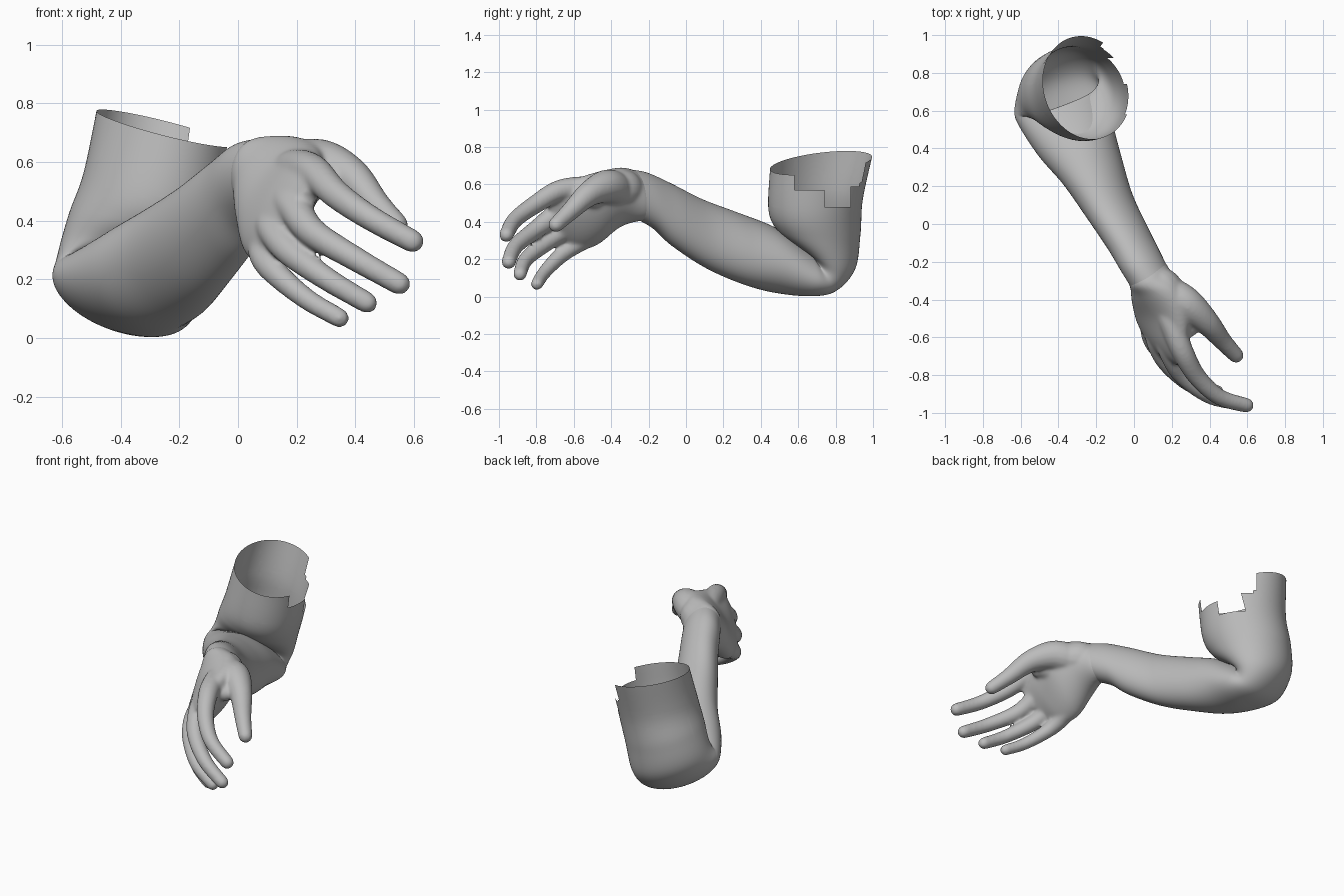
import bpy, bmesh, math
from mathutils import Vector as V

if "Cube" in bpy.data.objects:
    bpy.data.objects.remove(bpy.data.objects["Cube"])

skin = bpy.data.materials.new("plain grey")
skin.diffuse_color = (0.5, 0.5, 0.5, 1)
skin.use_nodes = True
skin.node_tree.nodes["Principled BSDF"].inputs["Base Color"].default_value = skin.diffuse_color


def spline(keys, steps):
    """Catmull-Rom through equal-length tuples of numbers."""
    out = []
    for i in range(len(keys) - 1):
        p = [keys[max(0, min(len(keys) - 1, i + k))] for k in (-1, 0, 1, 2)]
        for s in range(steps):
            t = s / steps
            out.append([0.5 * (2 * b + (c - a) * t + (2 * a - 5 * b + 4 * c - d) * t * t
                               + (3 * b - a - 3 * c + d) * t ** 3) for a, b, c, d in zip(*p)])
    return out + [list(keys[-1])]


def loft(bm, rings, sides, caps=False):
    """Skin ellipses given as centre, half-width vector, half-depth vector."""
    rows = []
    for r in rings:
        c, u, v = V(r[0:3]), V(r[3:6]), V(r[6:9])
        rows.append([bm.verts.new(c + u * math.cos(math.tau * k / sides) + v * math.sin(math.tau * k / sides))
                     for k in range(sides)])
    for a, b in zip(rows, rows[1:]):
        for k in range(sides):
            n = (k + 1) % sides
            bm.faces.new((a[k], a[n], b[n], b[k]))
    if caps:
        bm.faces.new(rows[0][::-1])
        bm.faces.new(rows[-1])


def finger(bm, path):
    """Round tapered tube along points (x, y, z, radius) with a rounded tip."""
    pts = spline(path, 8)
    rings = []
    for i, p in enumerate(pts):
        d = (V(pts[min(i + 1, len(pts) - 1)][:3]) - V(pts[max(i - 1, 0)][:3])).normalized()
        u = d.cross(V((0.3, 0.5, 0.8))).normalized()
        rings.append((V(p[:3]), u, d.cross(u), p[3], d))
    c, u, v, r, d = rings[-1]
    rings += [(c + d * r * math.sin(a), u, v, r * math.cos(a), d) for a in (0.4, 0.8, 1.15, 1.4)]
    loft(bm, [[*c, *(u * r), *(v * r)] for c, u, v, r, d in rings], 16, True)


def finish(bm, name):
    bmesh.ops.recalc_face_normals(bm, faces=bm.faces)
    me = bpy.data.meshes.new(name)
    bm.to_mesh(me)
    bm.free()
    me.materials.append(skin)
    me.polygons.foreach_set("use_smooth", [True] * len(me.polygons))
    ob = bpy.data.objects.new(name, me)
    bpy.context.collection.objects.link(ob)
    return ob


# Arm: upper arm, folded elbow, forearm, wrist
arm = [
    (-.25, .722, .715, .205, .097, -.04, -.11, .255, .05),
    (-.29, .692, .50, .21, .10, -.05, -.11, .232, .04),
    (-.34, .70, .36, .21, .10, -.07, -.11, .21, .0),
    (-.385, .715, .24, .21, .10, -.08, -.09, .16, -.06),
    (-.41, .685, .165, .22, .085, -.07, -.03, .08, -.118),
    (-.385, .615, .155, .23, .085, -.06, 0, .005, -.14),
    (-.31, .45, .205, .195, .09, -.04, 0, 0, -.178),
    (-.22, .28, .262, .155, .07, -.05, 0, 0, -.185),
    (-.13, .095, .338, .124, .057, -.05, 0, 0, -.178),
    (-.03, -.08, .44, .11, .05, -.04, 0, 0, -.165),
    (.03, -.19, .512, .105, .048, -.02, 0, .02, -.152),
    (.08, -.28, .545, .10, .046, 0, 0, .03, -.135),
]
bm = bmesh.new()
loft(bm, spline(arm, 8), 72)

# Stepped notches torn out of the rim: from y, to y, lowest z, smallest x
notches = [(.58, .74, .57, -.25), (.74, .88, .48, -.25), (.88, .96, .59, -.17)]
cuts = [(1, y) for y in (.58, .74, .88)] + [(2, n[2]) for n in notches]
for axis, at in cuts:
    faces = [f for f in bm.faces if f.calc_center_median().z > .4 and f.calc_center_median().y > .4]
    geom = faces + list({e for f in faces for e in f.edges}) + list({v for f in faces for v in f.verts})
    normal = V((0, 0, 0))
    normal[axis] = 1
    bmesh.ops.bisect_plane(bm, geom=geom, plane_co=normal * at, plane_no=normal, dist=1e-5)
doomed = []
for f in bm.faces:
    c = f.calc_center_median()
    if any(a < c.y < b and c.z > z and c.x > x for a, b, z, x in notches):
        doomed.append(f)
bmesh.ops.delete(bm, geom=doomed, context='FACES')
finish(bm, "arm")

# Hand: palm, four fingers, thumb and its webs, fused into one skin
palm = [
    (.06, -.235, .535, .092, .042, 0, 0, .03, -.135),
    (.08, -.28, .545, .103, .048, 0, 0, .03, -.141),
    (.115, -.36, .53, .115, .04, -.01, -.06, 0, -.16),
    (.15, -.47, .475, .10, .03, -.03, -.105, 0, -.19),
    (.165, -.59, .435, .075, .02, -.03, -.10, .04, -.18),
    (.18, -.67, .42, .052, .01, -.02, -.09, .05, -.155),
    (.20, -.715, .41, .03, .01, -.01, -.07, .04, -.11),
]
digits = [
    [(.15, -.40, .57, .06), (.205, -.54, .578, .066), (.26, -.68, .565, .058), (.335, -.81, .49, .05), (.45, -.915, .41, .044), (.595, -.96, .33, .04)],
    [(.12, -.45, .50, .06), (.15, -.55, .48, .06), (.19, -.68, .445, .058), (.255, -.80, .36, .05), (.40, -.91, .27, .043), (.55, -.948, .185, .039)],
    [(.11, -.54, .40, .06), (.125, -.64, .36, .055), (.18, -.745, .29, .048), (.305, -.855, .20, .041), (.44, -.888, .12, .037)],
    [(.09, -.50, .33, .055), (.09, -.59, .28, .052), (.13, -.67, .22, .044), (.235, -.755, .132, .037), (.346, -.797, .068, .034)],
    [(.13, -.34, .56, .06), (.20, -.375, .575, .09), (.285, -.43, .588, .09), (.385, -.52, .548, .068), (.47, -.62, .455, .05), (.54, -.695, .385, .042)],
    [(.07, -.28, .56, .07), (.14, -.33, .575, .105), (.19, -.40, .575, .10), (.22, -.47, .57, .085), (.24, -.55, .565, .06)],
    [(.17, -.44, .53, .07), (.25, -.50, .54, .075), (.29, -.55, .54, .05)],
]
bm = bmesh.new()
loft(bm, spline(palm, 6), 40, True)
for d in digits:
    finger(bm, d)
hand = finish(bm, "hand")
rm = hand.modifiers.new("fuse", 'REMESH')
rm.mode = 'VOXEL'
rm.voxel_size = 0.009
rm.use_smooth_shade = True
sm = hand.modifiers.new("soften", 'SMOOTH')
sm.factor = 0.5
sm.iterations = 14
